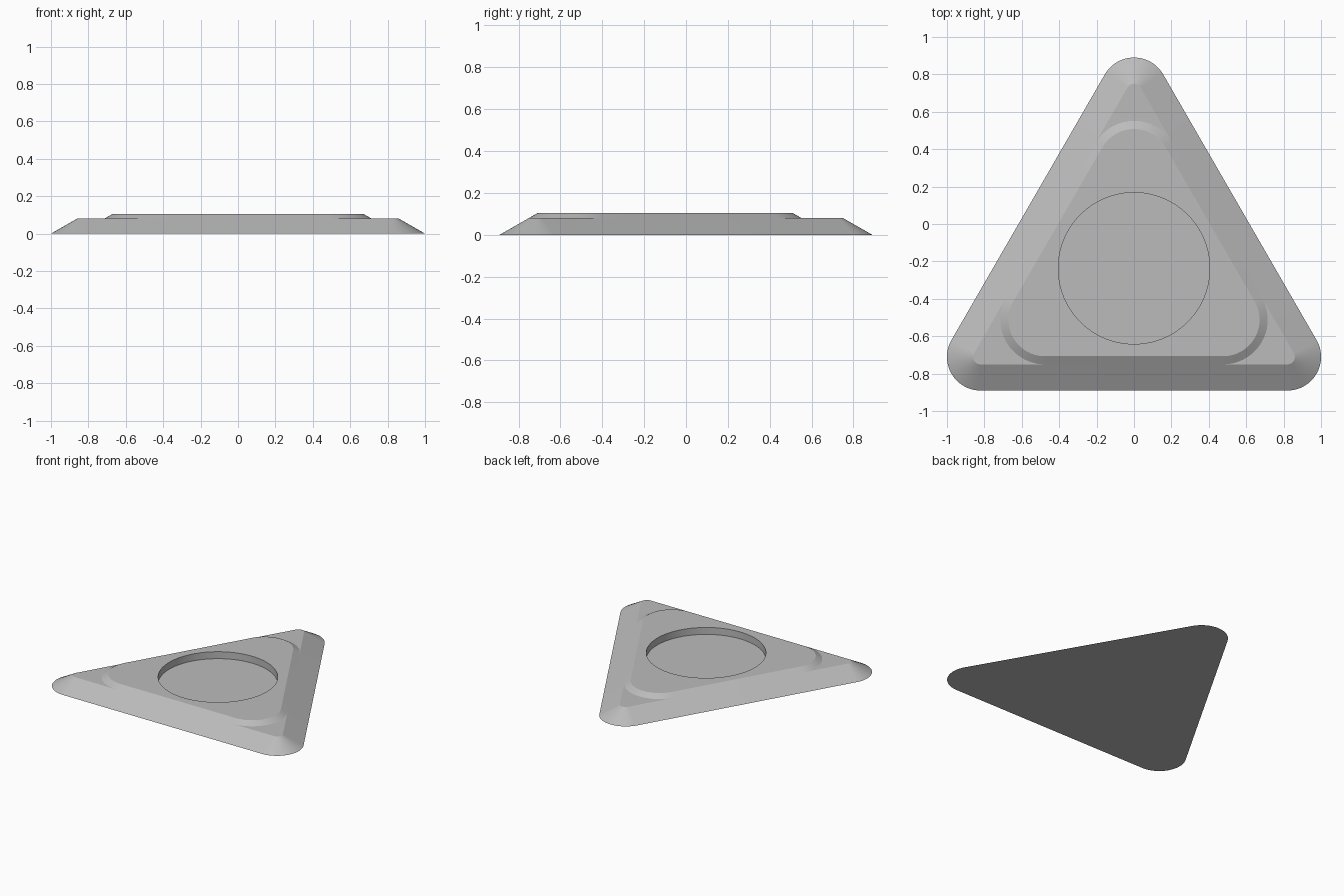
import bpy, bmesh
from math import sin, cos, pi, radians

if "Cube" in bpy.data.objects:
    bpy.data.objects.remove(bpy.data.objects["Cube"])

CY = -0.237          # y of the triangle's centroid
STEPS = 24           # points on each rounded corner
HOLE_R, FLOOR_Z = 0.405, 0.053
LEDGE_Z, TOP_Z = 0.08, 0.105

grey = bpy.data.materials.new("plain grey")
grey.use_nodes = True
colour = (0.5, 0.5, 0.5, 1)
grey.diffuse_color = colour
grey.node_tree.nodes["Principled BSDF"].inputs["Base Color"].default_value = colour


def rounded_triangle(reach, radius, z):
    """Ring of points: corner centres at reach from the centroid, rounded by radius."""
    ring = []
    for corner in range(3):
        axis = pi / 2 + corner * 2 * pi / 3
        for i in range(STEPS):
            a = axis + (i / (STEPS - 1) - 0.5) * 2 * pi / 3
            ring.append((reach * cos(axis) + radius * cos(a),
                         CY + reach * sin(axis) + radius * sin(a), z))
    return ring


def circle(radius, z):
    """Ring with the same number of points, matched to the triangle's corners."""
    count = 3 * STEPS
    start = pi / 2 - pi / 3 + pi / count
    return [(radius * cos(start + i * 2 * pi / count),
             CY + radius * sin(start + i * 2 * pi / count), z) for i in range(count)]


def loft(name, rings, capped):
    """Join successive rings with quads, closing both ends if asked."""
    bm = bmesh.new()
    loops = [[bm.verts.new(p) for p in ring] for ring in rings]
    for low, high in zip(loops, loops[1:]):
        for i in range(len(low)):
            j = (i + 1) % len(low)
            bm.faces.new((low[i], low[j], high[j], high[i]))
    if capped:
        bm.faces.new(loops[0][::-1])
        bm.faces.new(loops[-1])
    mesh = bpy.data.meshes.new(name)
    bm.to_mesh(mesh)
    bm.free()
    mesh.materials.append(grey)
    obj = bpy.data.objects.new(name, mesh)
    bpy.context.collection.objects.link(obj)
    bpy.ops.object.select_all(action='DESELECT')
    obj.select_set(True)
    bpy.context.view_layer.objects.active = obj
    bpy.ops.object.shade_smooth_by_angle(angle=radians(20))
    return obj


# Sloped base with the round recess and its floor
loft("base", [
    rounded_triangle(0.947, 0.18, 0),
    rounded_triangle(0.947, 0.04, LEDGE_Z),
    circle(HOLE_R, LEDGE_Z),
    circle(HOLE_R, FLOOR_Z),
], True)

# Raised middle, flush with the slopes and stepped down at the corners
loft("raised_middle", [
    rounded_triangle(0.55, 0.2385, LEDGE_Z),
    rounded_triangle(0.55, 0.195, TOP_Z),
    circle(HOLE_R, TOP_Z),
    circle(HOLE_R, LEDGE_Z),
], False)
